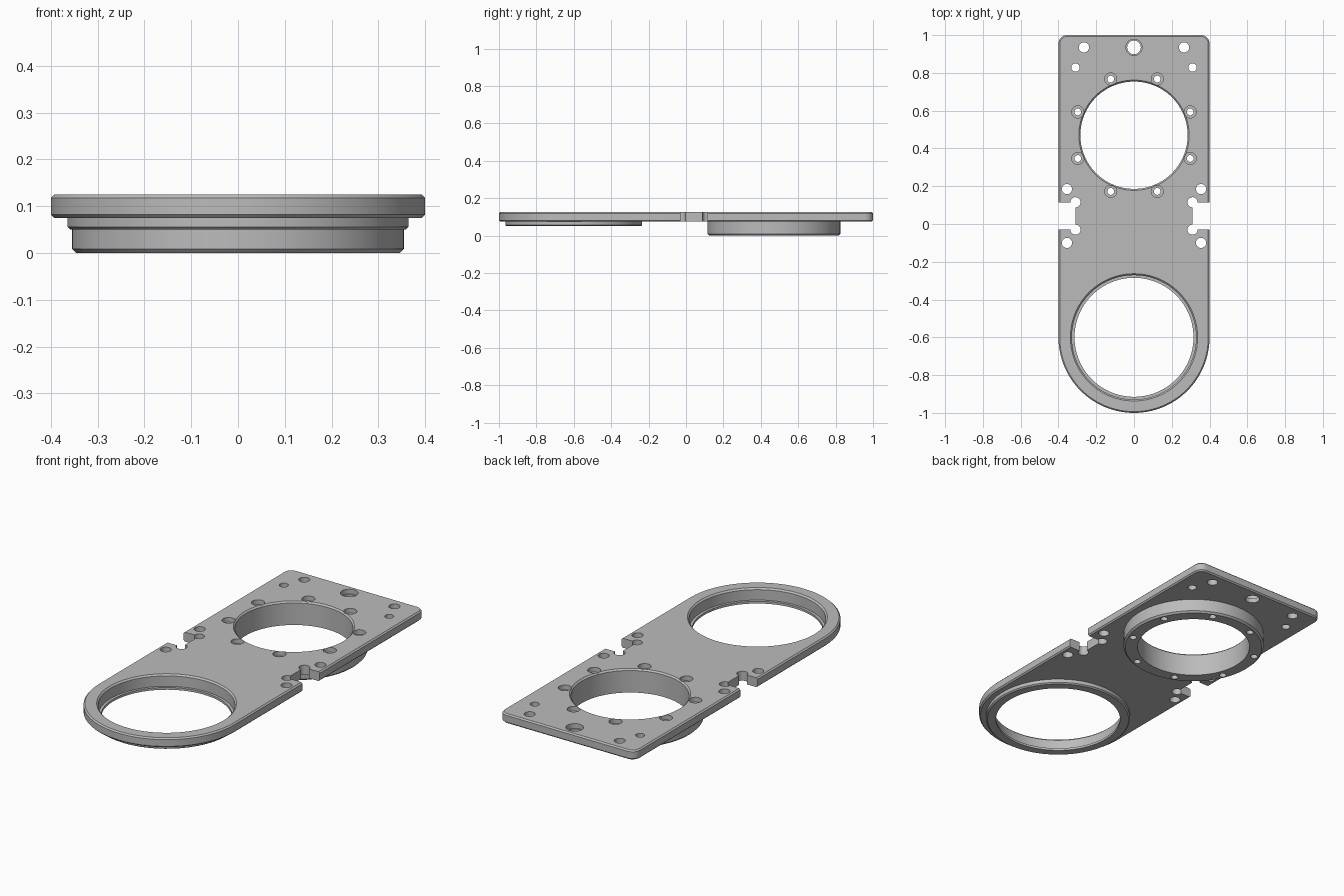
import bpy, bmesh
from math import pi, sin, cos, radians

if "Cube" in bpy.data.objects:
    bpy.data.objects.remove(bpy.data.objects["Cube"])

grey = bpy.data.materials.new("machined_grey")
grey.use_nodes = True
grey.diffuse_color = (0.5, 0.5, 0.5, 1)
grey.node_tree.nodes["Principled BSDF"].inputs["Base Color"].default_value = (0.5, 0.5, 0.5, 1)

BASE, TOP = 0.075, 0.125      # plate thickness range
HALF, CH = 0.4, 0.007         # plate half width, edge chamfer
FRONT_Y, BACK_Y = -0.6, 0.47  # centres of the two large openings


def loft(name, loops):
    """Closed solid through equally long loops, bottom to top."""
    bm = bmesh.new()
    rings = [[bm.verts.new(p) for p in loop] for loop in loops]
    n = len(rings[0])
    for a, b in zip(rings, rings[1:]):
        for i in range(n):
            j = (i + 1) % n
            bm.faces.new((a[i], a[j], b[j], b[i]))
    bm.faces.new(rings[0][::-1])
    bm.faces.new(rings[-1])
    bmesh.ops.recalc_face_normals(bm, faces=bm.faces)
    mesh = bpy.data.meshes.new(name)
    bm.to_mesh(mesh)
    bm.free()
    mesh.materials.append(grey)
    obj = bpy.data.objects.new(name, mesh)
    bpy.context.collection.objects.link(obj)
    return obj


def turned(name, x, y, profile, sides=32):
    """Round solid from (radius, height) pairs."""
    turn = [2 * pi * i / sides for i in range(sides)]
    return loft(name, [[(x + r * cos(t), y + r * sin(t), z) for t in turn]
                       for r, z in profile])


def arc(cx, cy, r, start, end, steps):
    return [(cx + r * cos(radians(start + (end - start) * i / steps)),
             cy + r * sin(radians(start + (end - start) * i / steps)))
            for i in range(steps + 1)]


def outline(inset, z):
    """Plate outline: round front, square back with rounded corners."""
    c = 0.045
    pts = arc(0, FRONT_Y, HALF - inset, 180, 360, 64)
    pts += arc(HALF - c, 1 - c, c - inset, 0, 90, 8)
    pts += arc(c - HALF, 1 - c, c - inset, 90, 180, 8)
    return [(x, y, z) for x, y in pts]


def combine(target, other, operation):
    mod = target.modifiers.new("combine", "BOOLEAN")
    mod.operation, mod.solver, mod.object = operation, "EXACT", other
    bpy.context.view_layer.objects.active = target
    bpy.ops.object.modifier_apply(modifier=mod.name)
    mesh = other.data
    bpy.data.objects.remove(other)
    bpy.data.meshes.remove(mesh)


def drill(x, y, profile, sides=32):
    combine(plate, turned("cutter", x, y, profile, sides), "DIFFERENCE")


def hole(x, y, r):
    drill(x, y, [(r, -0.1), (r, 0.2)])


# Plate with chamfered rim
plate = loft("mounting_plate", [outline(CH, BASE), outline(0, BASE + CH),
                                outline(0, TOP - CH), outline(CH, TOP)])

# Collars under the plate
combine(plate, turned("front_collar", 0, FRONT_Y, [
    (0.358, 0.05), (0.365, 0.056), (0.365, 0.1)], 96), "UNION")
combine(plate, turned("back_collar", 0, BACK_Y, [
    (0.346, 0), (0.355, 0.009), (0.355, 0.1)], 96), "UNION")

# Large stepped front opening and chamfered back bore
drill(0, FRONT_Y, [(0.315, -0.1), (0.315, 0.062), (0.329, 0.062),
                   (0.329, TOP - 0.008), (0.337, TOP), (0.337, 0.2)], 96)
drill(0, BACK_Y, [(0.284, -0.1), (0.284, TOP - 0.008),
                  (0.292, TOP), (0.292, 0.2)], 96)

# Counterbored bolt circle around the back bore
for k in range(8):
    a = radians(22.5 + 45 * k)
    drill(0.322 * cos(a), BACK_Y + 0.322 * sin(a),
          [(0.018, -0.1), (0.018, 0.1), (0.032, 0.1), (0.032, 0.2)])

# Counterbored hole in the back edge
drill(0, 0.935, [(0.036, -0.1), (0.036, 0.1), (0.043, 0.1), (0.043, 0.2)])

# Side notches with corner reliefs, and the mirrored plain holes
for s in (-1, 1):
    notch = [(0.31, -0.03), (0.5, -0.03), (0.5, 0.115), (0.31, 0.115)]
    combine(plate, loft("cutter", [[(s * x, y, z) for x, y in notch]
                                   for z in (BASE - 0.03, 0.2)]), "DIFFERENCE")
    for y in (-0.03, 0.115):
        drill(s * 0.31, y, [(0.027, BASE - 0.03), (0.027, 0.2)])
    for x, y, r in ((0.265, 0.935, 0.027), (0.31, 0.828, 0.022),
                    (0.355, 0.185, 0.027), (0.355, -0.1, 0.027)):
        hole(s * x, y, r)

# Smooth round walls, keep edges crisp
bpy.ops.object.select_all(action="DESELECT")
plate.select_set(True)
bpy.context.view_layer.objects.active = plate
bpy.ops.object.shade_smooth_by_angle(angle=radians(30))
